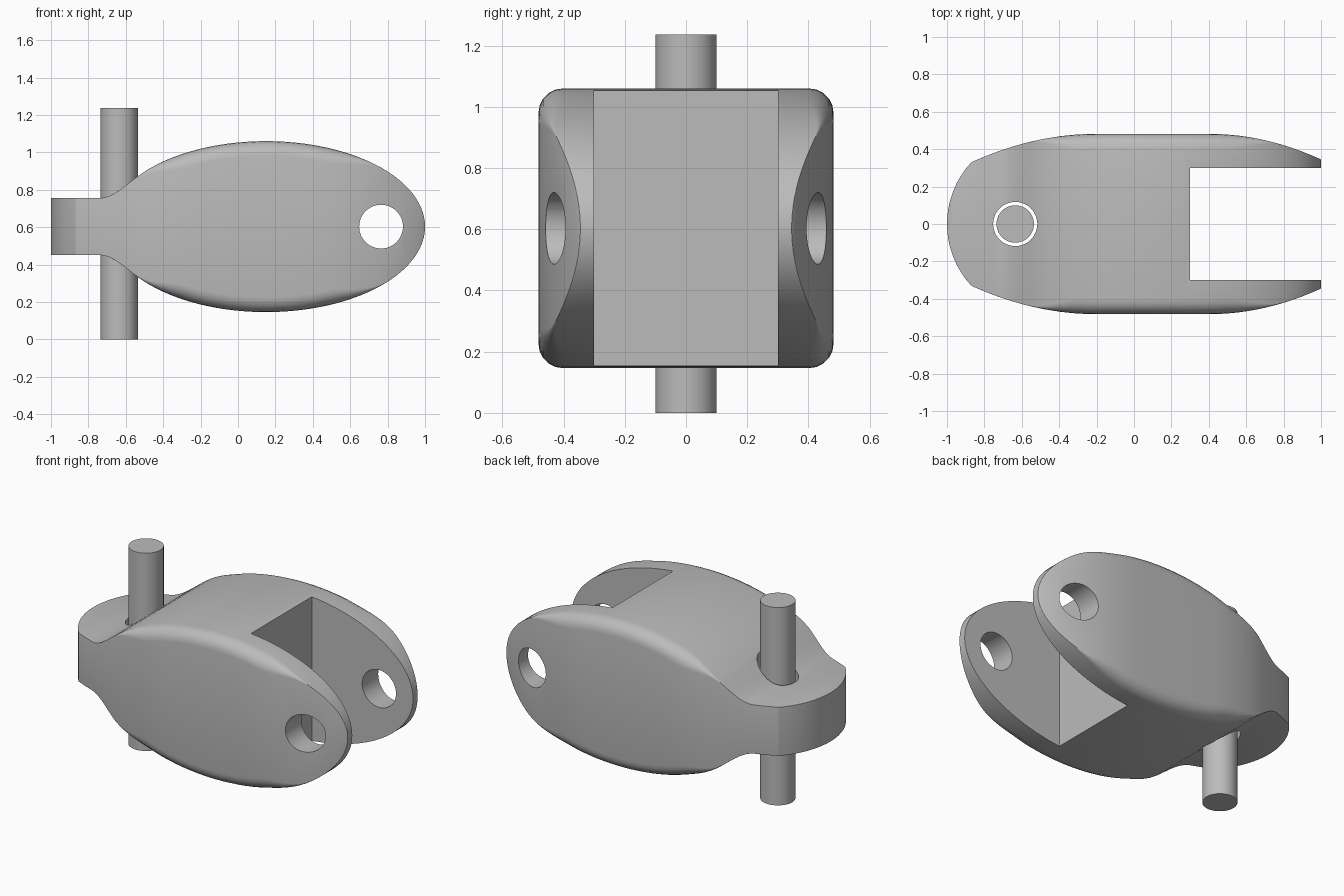
import bpy, bmesh
from math import sin, cos, pi, sqrt, radians

if "Cube" in bpy.data.objects:
    bpy.data.objects.remove(bpy.data.objects["Cube"])

MID = 0.603            # height of the horizontal symmetry plane
TAIL_X, TAIL_W = -0.87, 0.33
NECK_A, NECK_B = -0.74, -0.53
TAIL_H = 0.152

grey = bpy.data.materials.new("light grey metal")
grey.use_nodes = True
colour = (0.5, 0.5, 0.5, 1)
grey.diffuse_color = colour
grey.node_tree.nodes["Principled BSDF"].inputs["Base Color"].default_value = colour


def ellipse_h(x):
    return 0.457 * sqrt(max(0, 1 - ((x - 0.15) / 0.85) ** 2))


def half_height(x):
    """Flat tail, concave neck, elliptical body."""
    if x <= NECK_A:
        return TAIL_H
    if x >= NECK_B:
        return max(ellipse_h(x), 0.002)
    span = NECK_B - NECK_A
    t = (x - NECK_A) / span
    slope = (ellipse_h(NECK_B + 0.001) - ellipse_h(NECK_B)) / 0.001 * span
    ease = t * t * (3 - 2 * t)
    return TAIL_H + (ellipse_h(NECK_B) - TAIL_H) * ease + slope * (t ** 3 - t * t)


def half_width(x):
    """Rounded tail end, straight middle, tapering arms."""
    if x < TAIL_X:
        length = TAIL_X + 1
        radius = (TAIL_W ** 2 + length ** 2) / (2 * length)
        return max(sqrt(max(0, radius ** 2 - (x + 1 - radius) ** 2)), 0.002)
    if x < -0.2:
        return 0.482 - (0.482 - TAIL_W) * ((-0.2 - x) / (-0.2 - TAIL_X)) ** 2
    return 0.482 - 0.137 * (max(0, x - 0.4) / 0.6) ** 2


def edge_radius(x):
    """Edge rounding that fades out towards both ends."""
    def fade(t):
        t = min(1, max(0, t))
        return t * t * (3 - 2 * t)
    return 0.08 * fade((x + 0.58) / 0.3) * fade((0.82 - x) / 0.35)


def section(x):
    w, h, r = half_width(x), half_height(x), edge_radius(x)
    r = max(r, 0.0005)
    points = []
    for corner, (sy, sz) in enumerate([(1, 1), (-1, 1), (-1, -1), (1, -1)]):
        for i in range(6):
            a = (corner + i / 5) * pi / 2
            points.append((x, sy * (w - r) + r * cos(a), MID + sz * (h - r) + r * sin(a)))
    return points


def finish(name, bm):
    bmesh.ops.recalc_face_normals(bm, faces=bm.faces)
    mesh = bpy.data.meshes.new(name)
    bm.to_mesh(mesh)
    bm.free()
    mesh.materials.append(grey)
    obj = bpy.data.objects.new(name, mesh)
    bpy.context.collection.objects.link(obj)
    return obj


def cylinder(name, radius, depth, location, rotation=(0, 0, 0)):
    bpy.ops.mesh.primitive_cylinder_add(vertices=48, radius=radius, depth=depth,
                                        location=location, rotation=rotation)
    obj = bpy.context.object
    obj.name = name
    obj.data.materials.append(grey)
    return obj


def smooth(obj):
    bpy.ops.object.select_all(action="DESELECT")
    obj.select_set(True)
    bpy.context.view_layer.objects.active = obj
    bpy.ops.object.shade_smooth_by_angle(angle=radians(25))


# Stations along the length, closer together at the rounded ends
stations = [-1 + (TAIL_X + 1) * (i / 8) ** 2 for i in range(9)]
stations += [TAIL_X + (NECK_A - TAIL_X) * i / 4 for i in range(1, 5)]
stations += [NECK_A + (NECK_B - NECK_A) * i / 8 for i in range(1, 9)]
stations += [NECK_B + (0.4 - NECK_B) * i / 20 for i in range(1, 21)]
stations += [0.4 + 0.6 * sin(pi / 2 * i / 24) for i in range(1, 25)]

# Body: loft of rounded rectangles
bm = bmesh.new()
rings = [[bm.verts.new(p) for p in section(x)] for x in stations]
for a, b in zip(rings, rings[1:]):
    for i in range(len(a)):
        j = (i + 1) % len(a)
        bm.faces.new((a[i], a[j], b[j], b[i]))
bm.faces.new(rings[0])
bm.faces.new(rings[-1])
body = finish("clevis_body", bm)

# Cutters: fork slot, cross hole and pin hole
bpy.ops.mesh.primitive_cube_add(size=1, location=(0.8, 0, MID))
slot = bpy.context.object
slot.name = "slot_cutter"
slot.scale = (1, 0.6, 1.4)
cross_hole = cylinder("cross_hole_cutter", 0.117, 1.4, (0.765, 0, MID), (pi / 2, 0, 0))
pin_hole = cylinder("pin_hole_cutter", 0.118, 1.6, (-0.635, 0, MID))
for cutter in (slot, cross_hole, pin_hole):
    mod = body.modifiers.new(cutter.name, "BOOLEAN")
    mod.operation = "DIFFERENCE"
    mod.solver = "EXACT"
    mod.object = cutter
    bpy.context.view_layer.objects.active = body
    bpy.ops.object.modifier_apply(modifier=mod.name)
    bpy.data.objects.remove(cutter)
smooth(body)

# Loose vertical pin through the tail
smooth(cylinder("pin", 0.1, 1.236, (-0.635, 0, 0.618)))
